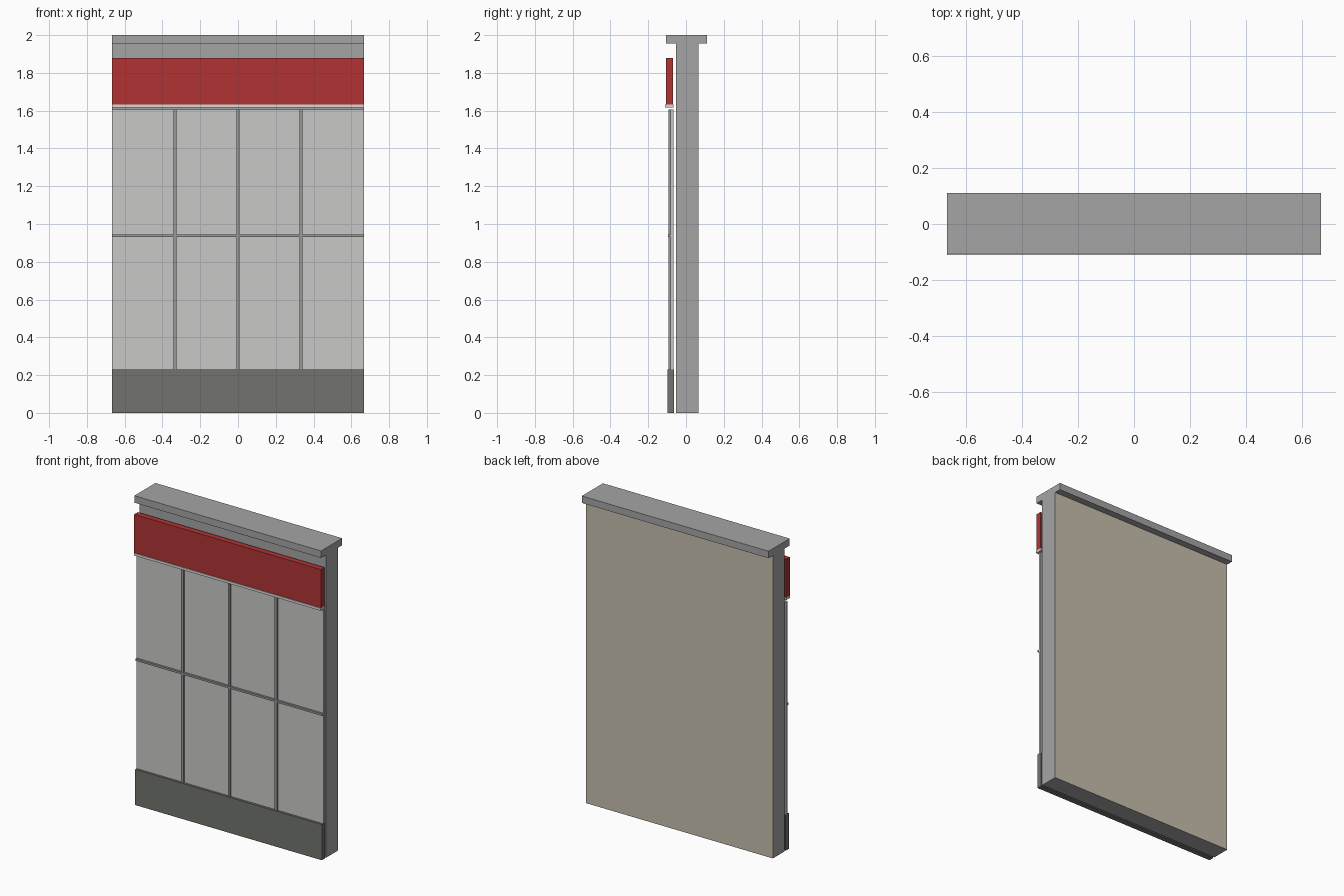
import bpy
import bmesh

cube = bpy.data.objects.get("Cube")
if cube:
    bpy.data.objects.remove(cube, do_unlink=True)


def linear(c):
    c /= 255
    return c / 12.92 if c <= 0.04045 else ((c + 0.055) / 1.055) ** 2.4


def material(name, *rgb):
    colour = [linear(c) for c in rgb] + [1.0]
    m = bpy.data.materials.new(name)
    m.use_nodes = True
    m.diffuse_color = colour
    m.node_tree.nodes["Principled BSDF"].inputs["Base Color"].default_value = colour
    return m


concrete = material("concrete grey", 164, 165, 164)
beige = material("plaster beige", 198, 190, 173)
pane = material("panel light grey", 201, 201, 199)
metal = material("frame grey", 152, 153, 152)
dark = material("plinth dark grey", 114, 116, 110)
red = material("sign red", 177, 52, 52)
pale = material("trim pale grey", 218, 218, 217)

HALF = 0.667


def box(name, x, y, z, *mats):
    """Axis-aligned box from (min, max) pairs."""
    bm = bmesh.new()
    bmesh.ops.create_cube(bm, size=1)
    for v in bm.verts:
        v.co = [r[0] + (c + 0.5) * (r[1] - r[0]) for c, r in zip(v.co, (x, y, z))]
    bm.normal_update()
    mesh = bpy.data.meshes.new(name)
    bm.to_mesh(mesh)
    bm.free()
    for m in mats:
        mesh.materials.append(m)
    obj = bpy.data.objects.new(name, mesh)
    bpy.context.collection.objects.link(obj)
    return obj


full = (-HALF, HALF)

# Wall slab with a plastered back, and its coping
wall = box("wall", full, (-0.053, 0.066), (0, 1.955), concrete, beige)
for face in wall.data.polygons:
    face.material_index = int(face.normal.y > 0.5)
box("coping", full, (-0.105, 0.11), (1.955, 2), concrete)

# Shopfront layers standing just clear of the wall
box("plinth", full, (-0.097, -0.063), (0, 0.23), dark)
box("window_panel", full, (-0.082, -0.067), (0.23, 1.605), pane)
box("sign_board", full, (-0.106, -0.069), (1.632, 1.88), red)
box("sign_trim", full, (-0.11, -0.066), (1.616, 1.632), pale)

# Glazing bars
for i, name in enumerate(("right", "middle", "left")):
    x = (i - 1) * HALF / 2
    box("mullion_" + name, (x - 0.008, x + 0.008), (-0.092, -0.08), (0.23, 1.605), metal)
box("cross_rail", full, (-0.095, -0.08), (0.931, 0.944), metal)
